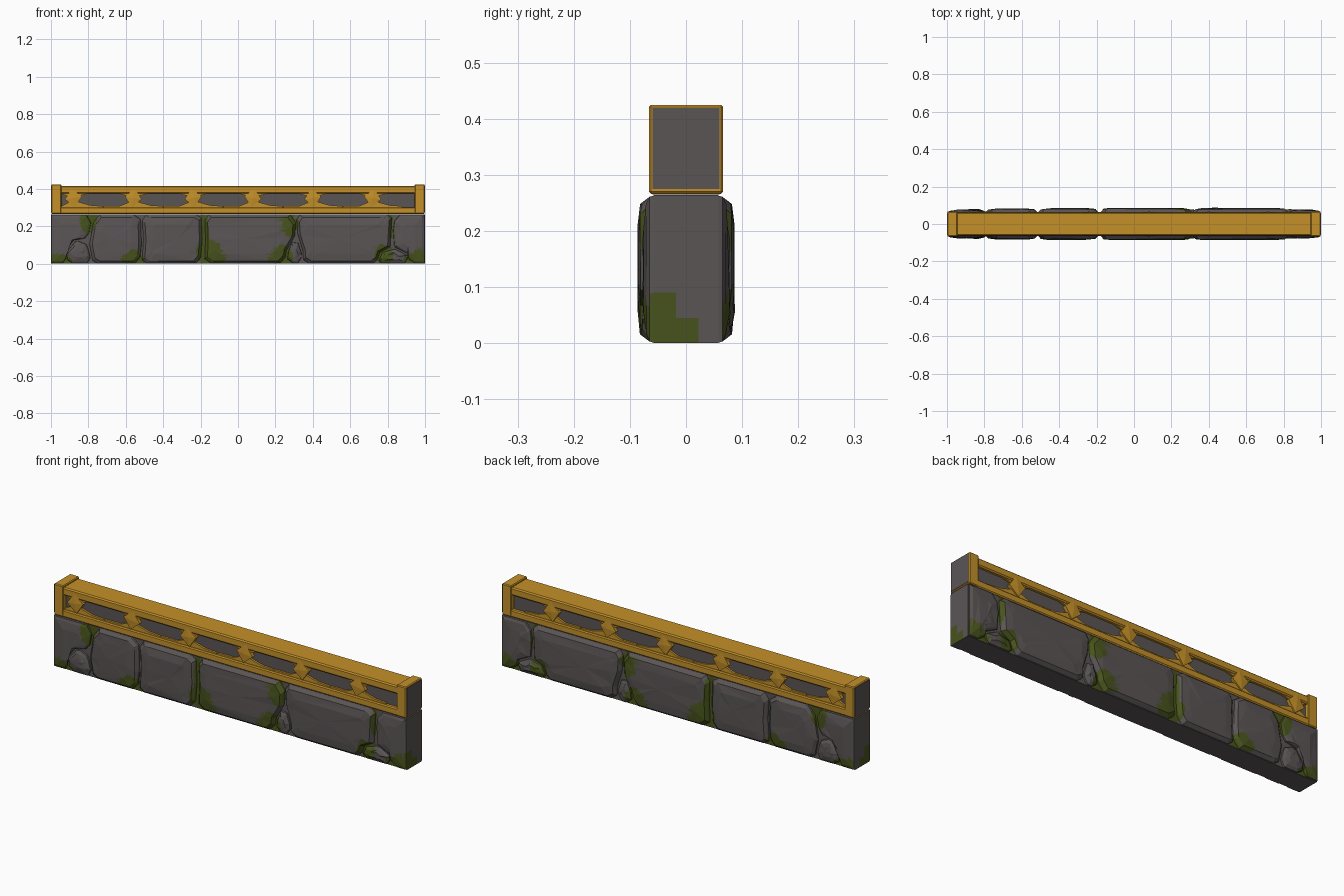
import bpy, bmesh, math, random
from mathutils import Vector

if "Cube" in bpy.data.objects:
    bpy.data.objects.remove(bpy.data.objects["Cube"])

random.seed(4)


def material(name, rgb):
    m = bpy.data.materials.new(name)
    m.diffuse_color = (*rgb, 1)
    m.use_nodes = True
    m.node_tree.nodes["Principled BSDF"].inputs["Base Color"].default_value = m.diffuse_color
    return m


STONE = material("grey stone", (0.104, 0.090, 0.091))
MOSS = material("green moss", (0.064, 0.086, 0.012))
GOLD = material("gold trim", (0.55, 0.280, 0.022))


def finish(bm, name, mats):
    bmesh.ops.recalc_face_normals(bm, faces=bm.faces)
    me = bpy.data.meshes.new(name)
    bm.to_mesh(me)
    bm.free()
    ob = bpy.data.objects.new(name, me)
    for m in mats:
        me.materials.append(m)
    bpy.context.collection.objects.link(ob)
    return ob


def box(name, x0, x1, y0, y1, z0, z1, mat, bevel=0.0):
    bm = bmesh.new()
    bmesh.ops.create_cube(bm, size=1)
    for v in bm.verts:
        v.co = Vector(((x0 + x1) / 2 + v.co.x * (x1 - x0),
                       (y0 + y1) / 2 + v.co.y * (y1 - y0),
                       (z0 + z1) / 2 + v.co.z * (z1 - z0)))
    if bevel:
        bmesh.ops.bevel(bm, geom=bm.edges[:], offset=bevel, segments=1, affect='EDGES')
    return finish(bm, name, [mat])


# moss patches: x, z, radius x, radius z
PATCHES = [(-0.80, 0.225, 0.042, 0.065), (-0.97, 0.0, 0.08, 0.055), (-0.56, 0.015, 0.062, 0.06),
           (-0.178, 0.15, 0.024, 0.13), (-0.15, 0.05, 0.075, 0.075), (0.275, 0.205, 0.05, 0.06),
           (0.235, 0.04, 0.06, 0.06), (0.822, 0.20, 0.016, 0.08), (0.78, 0.05, 0.05, 0.055),
           (0.97, 0.0, 0.085, 0.07)]


def paint_moss(bm):
    bm.normal_update()
    for f in bm.faces:
        c = f.calc_center_median()
        if abs(f.normal.z) > 0.9:
            continue
        if abs(f.normal.x) > 0.9 and abs(c.x) > 0.985:
            mossy = c.z < (0.09 if c.y < -0.018 else 0.045 if c.y < 0.022 else 0.0)
        else:
            w = 1 + 0.15 * math.sin(c.x * 70 + c.z * 45)
            mossy = any(((c.x - x) / rx) ** 2 + ((c.z - z) / rz) ** 2 < w
                        for x, z, rx, rz in PATCHES)
        f.material_index = 1 if mossy else 0


# Wall core, sliced so the moss can be painted on it
bm = bmesh.new()
bmesh.ops.create_cube(bm, size=1)
for v in bm.verts:
    v.co = Vector((v.co.x * 2, v.co.y * 0.116, 0.132 + v.co.z * 0.264))
cuts = [((i / 40, 0, 0), (1, 0, 0)) for i in range(-39, 40)]
cuts += [((0, 0, i * 0.015), (0, 0, 1)) for i in range(1, 17)]
cuts += [((0, y, 0), (0, 1, 0)) for y in (-0.018, 0.022)]
for co, no in cuts:
    bmesh.ops.bisect_plane(bm, geom=bm.verts[:] + bm.edges[:] + bm.faces[:],
                           plane_co=co, plane_no=no)
paint_moss(bm)
finish(bm, "wall_core", [STONE, MOSS])

# Stone outlines (x, z), and how far each one bulges
STONES = {
    "stone_left_end": ([(-1, 0), (-0.92, 0), (-0.925, 0.06), (-0.88, 0.125), (-0.80, 0.14),
                        (-0.785, 0.22), (-0.81, 0.264), (-1, 0.264)], 0.076),
    "stone_left_small": ([(-0.91, 0), (-0.78, 0), (-0.80, 0.08), (-0.82, 0.125),
                          (-0.87, 0.12), (-0.92, 0.06)], 0.079),
    "stone_second": ([(-0.775, 0), (-0.525, 0), (-0.515, 0.10), (-0.52, 0.264), (-0.74, 0.264),
                      (-0.775, 0.22), (-0.795, 0.10)], 0.083),
    "stone_third": ([(-0.515, 0), (-0.20, 0), (-0.19, 0.13), (-0.195, 0.264), (-0.515, 0.264),
                     (-0.507, 0.13)], 0.085),
    "stone_fourth": ([(-0.18, 0), (0.25, 0), (0.26, 0.07), (0.305, 0.15), (0.31, 0.22),
                      (0.28, 0.264), (-0.18, 0.264), (-0.175, 0.13)], 0.086),
    "stone_middle_small": ([(0.26, 0), (0.345, 0), (0.34, 0.06), (0.315, 0.135),
                            (0.29, 0.12), (0.268, 0.065)], 0.078),
    "stone_fifth": ([(0.35, 0), (0.74, 0), (0.76, 0.06), (0.815, 0.09), (0.825, 0.264),
                     (0.31, 0.264), (0.318, 0.16), (0.345, 0.07)], 0.086),
    "stone_right_small": ([(0.745, 0), (0.91, 0), (0.905, 0.045), (0.84, 0.08),
                           (0.77, 0.06)], 0.078),
    "stone_right_end": ([(0.915, 0), (1, 0), (1, 0.264), (0.84, 0.264), (0.828, 0.18),
                         (0.835, 0.09), (0.905, 0.055)], 0.077),
}


def chip_corners(pts):
    """Cut the sharp corners of an outline, except on the flat wall ends."""
    out, n = [], len(pts)
    for i, p in enumerate(pts):
        p = Vector(p)
        a, b = Vector(pts[i - 1]) - p, Vector(pts[(i + 1) % n]) - p
        if abs(p.x) < 0.99 and a.angle(b) < 1.95:
            d = random.uniform(0.016, 0.026)
            out += [tuple(p + a.normalized() * d), tuple(p + b.normalized() * d * 1.4)]
        else:
            out.append(tuple(p))
    return out


for name, (pts, bulge) in STONES.items():
    bm = bmesh.new()
    pts = chip_corners(pts)
    xs, zs = [p[0] for p in pts], [p[1] for p in pts]
    cx, cz = (min(xs) + max(xs)) / 2, (min(zs) + max(zs)) / 2
    hw, hh = (max(xs) - min(xs)) / 2, (max(zs) - min(zs)) / 2
    for s in (-1, 1):
        rings = []
        # rows: inset, depth, roughness
        for inset, y, rough in ((0, 0.054, 0), (0.003, 0.065, 0), (0.016, bulge - 0.005, 0.003),
                                (0.055, bulge, 0.003)):
            ix, iz = min(inset, hw * 0.6), min(inset, hh * 0.6)
            rings.append([bm.verts.new((x + (cx - x) * ix / hw,
                                        s * (y + random.uniform(-rough, rough * 0.4)),
                                        z + (cz - z) * iz / hh)) for x, z in pts])
        n = len(pts)
        for a, b in zip(rings, rings[1:]):
            for i in range(n):
                bm.faces.new((a[i], a[(i + 1) % n], b[(i + 1) % n], b[i]))
        mid = bm.verts.new((cx + random.uniform(-0.2, 0.2) * hw, s * bulge, cz))
        for i in range(n):
            bm.faces.new((rings[-1][i], rings[-1][(i + 1) % n], mid))
        bm.faces.new(rings[0])
    bmesh.ops.recalc_face_normals(bm, faces=bm.faces)
    bmesh.ops.triangulate(bm, faces=bm.faces[:])
    bmesh.ops.subdivide_edges(bm, edges=bm.edges[:], cuts=5, use_grid_fill=True)
    paint_moss(bm)
    finish(bm, name, [STONE, MOSS])

# Gold frame around a recessed grey panel
box("recessed_panel", -0.96, 0.96, -0.045, 0.045, 0.28, 0.40, STONE)
box("top_rail", -0.96, 0.96, -0.062, 0.062, 0.375, 0.416, GOLD, 0.006)
box("bottom_rail", -0.96, 0.96, -0.064, 0.064, 0.265, 0.302, GOLD, 0.005)
for side, s in (("left", -1), ("right", 1)):
    a, b = sorted((s * 0.945, s * 0.998))
    box(side + "_post", a, b, -0.066, 0.066, 0.266, 0.425, GOLD, 0.004)
    a, b = sorted((s * 0.99, s))
    box(side + "_end_plate", a, b, -0.060, 0.060, 0.275, 0.419, STONE)


def prism(bm, pts, y0, y1, apex=None):
    """Extruded outline on front and back, with an optional raised centre."""
    n = len(pts)
    for s in (-1, 1):
        a = [bm.verts.new((x, s * y0, z)) for x, z in pts]
        b = [bm.verts.new((x, s * y1, z)) for x, z in pts]
        bm.faces.new(a)
        for i in range(n):
            bm.faces.new((a[i], a[(i + 1) % n], b[(i + 1) % n], b[i]))
        if apex:
            m = bm.verts.new((apex[0], s * apex[1], apex[2]))
            for i in range(n):
                bm.faces.new((b[i], b[(i + 1) % n], m))
        else:
            bm.faces.new(b)


# Four-pointed studs with curved gussets sweeping into both rails
studs, gussets = bmesh.new(), bmesh.new()
for k in range(6):
    x = -0.88 + 0.32 * k
    tilt = -0.15 if k % 2 else 0.15
    star = []
    for i in range(8):
        t = i * math.pi / 4 + tilt
        r = 0.034 if i % 2 else (0.050 if i % 4 else 0.046)
        star.append((x + r * math.cos(t), 0.352 + r * math.sin(t)))
    prism(studs, star, 0.044, 0.062, (x, 0.066, 0.352))
    lo, hi = max(x - 0.158, -0.95), min(x + 0.158, 0.95)
    prism(gussets, [(lo, 0.298), (hi, 0.298), (hi, 0.308), (x + 0.09, 0.313), (x + 0.05, 0.324),
                    (x, 0.338), (x - 0.03, 0.326), (max(x - 0.07, lo + 0.01), 0.31),
                    (lo, 0.31)], 0.043, 0.055)
    lo, hi = max(x - 0.10, -0.95), min(x + 0.10, 0.95)
    prism(gussets, [(hi, 0.38), (lo, 0.38), (max(x - 0.05, lo + 0.01), 0.368), (x, 0.355),
                    (x + 0.05, 0.368)], 0.043, 0.054)
finish(studs, "star_studs", [GOLD])
finish(gussets, "curved_gussets", [GOLD])
